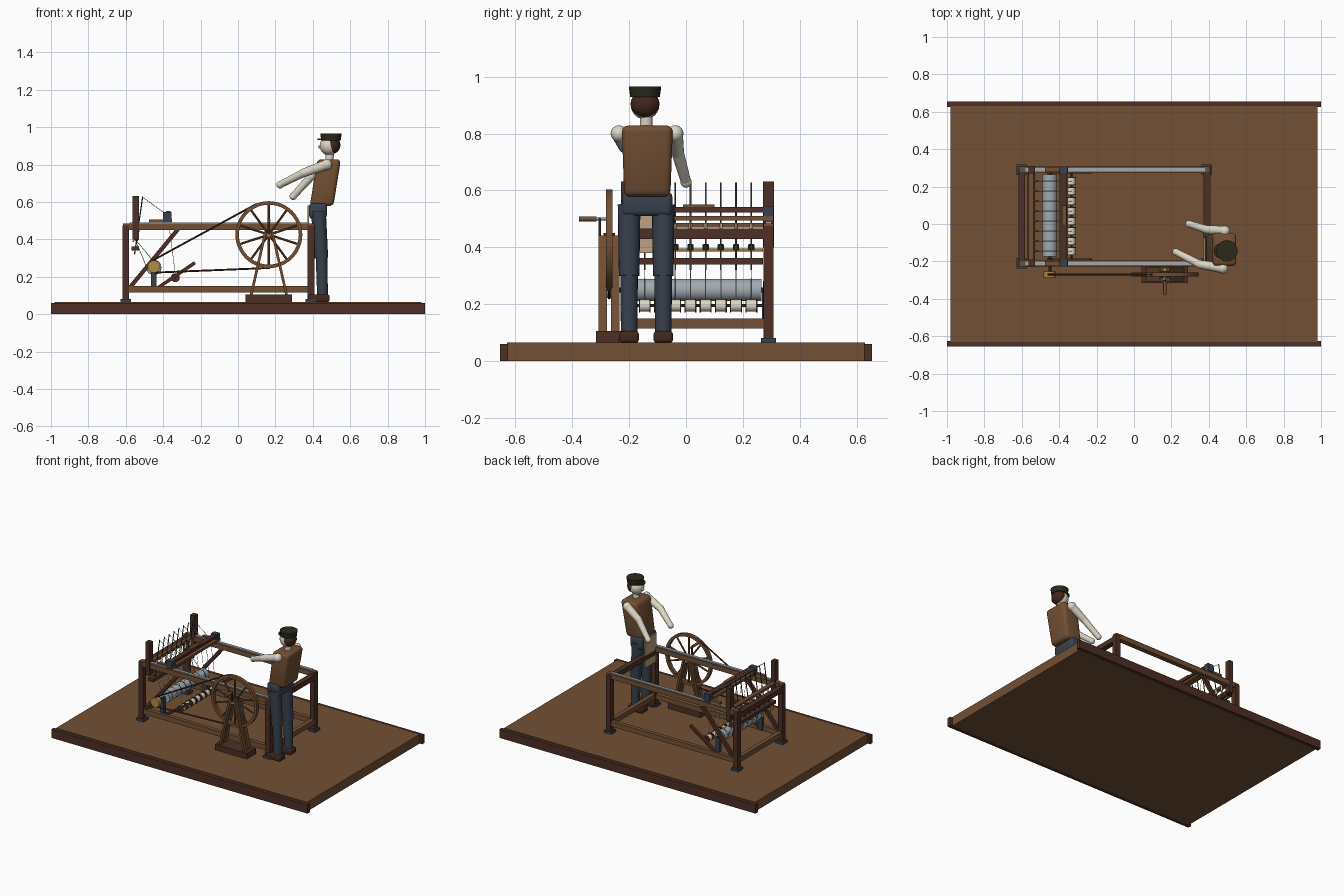
import bpy, bmesh, math
from mathutils import Vector

old = bpy.data.objects.get("Cube")
if old:
    bpy.data.objects.remove(old, do_unlink=True)


def material(name, r, g, b):
    m = bpy.data.materials.new(name)
    m.use_nodes = True
    m.diffuse_color = (r, g, b, 1)
    m.node_tree.nodes["Principled BSDF"].inputs["Base Color"].default_value = (r, g, b, 1)
    return m


wood = material("brown wood", .17, .08, .035)
dark = material("dark wood", .075, .028, .018)
cream = material("cream cloth", .72, .67, .56)
slate = material("slate cloth", .04, .052, .075)
steel = material("pale steel", .36, .4, .43)
iron = material("dark iron", .02, .02, .022)
brass = material("brass", .45, .26, .06)
hair = material("hair brown", .055, .02, .012)
olive = material("cap olive", .025, .022, .012)
canvas = material("apron canvas", .5, .36, .22)


def finish(name, bm, mat, smooth=False):
    mesh = bpy.data.meshes.new(name)
    bm.to_mesh(mesh)
    bm.free()
    mesh.materials.append(mat)
    ob = bpy.data.objects.new(name, mesh)
    bpy.context.collection.objects.link(ob)
    if smooth:
        bpy.ops.object.select_all(action='DESELECT')
        ob.select_set(True)
        bpy.context.view_layer.objects.active = ob
        bpy.ops.object.shade_smooth_by_angle()
    return ob


def box(name, lo, hi, mat, bevel=0):
    bm = bmesh.new()
    bmesh.ops.create_cube(bm, size=1)
    for v in bm.verts:
        v.co = [lo[i] + (v.co[i] + .5) * (hi[i] - lo[i]) for i in range(3)]
    if bevel:
        bmesh.ops.bevel(bm, geom=bm.edges[:], offset=bevel, segments=3, affect='EDGES', profile=.5)
    return finish(name, bm, mat, bevel > 0)


def along(ob, a, b):
    ob.location = (a + b) / 2
    ob.rotation_mode = 'QUATERNION'
    ob.rotation_quaternion = (b - a).to_track_quat('Z', 'Y')
    return ob


def rod(name, a, b, r, mat, r2=None, sides=16):
    a, b = Vector(a), Vector(b)
    bm = bmesh.new()
    bmesh.ops.create_cone(bm, cap_ends=True, segments=sides, radius1=r,
                          radius2=r if r2 is None else r2, depth=(b - a).length)
    return along(finish(name, bm, mat, True), a, b)


def beam(name, a, b, w, d, mat):
    a, b = Vector(a), Vector(b)
    n = (b - a).length / 2
    return along(box(name, (-w / 2, -d / 2, -n), (w / 2, d / 2, n), mat), a, b)


def ball(name, c, r, mat, scale=(1, 1, 1)):
    bm = bmesh.new()
    bmesh.ops.create_uvsphere(bm, u_segments=20, v_segments=12, radius=r)
    ob = finish(name, bm, mat, True)
    ob.location, ob.scale = c, scale
    return ob


# Base board with two edge trims
box("floor_board", (-.98, -.63, 0), (.98, .63, .065), wood)
for s in (-1, 1):
    box("floor_trim", (-1, s * .64 - .014, 0), (1, s * .64 + .014, .06), dark)

# Machine frame
XL, XR, YF, YB = -.6, .39, -.21, .29
for y in (YF, YB):
    for x in (XL, XR):
        box("frame_post", (x - .018, y - .018, .07), (x + .018, y + .018, .475), dark)
        box("post_foot", (x - .028, y - .027, .065), (x + .028, y + .027, .082), slate)
    box("top_rail", (XL - .015, y - .017, .45), (XR + .015, y + .017, .484), wood)
    box("steel_track", (XL + .02, y - .01, .484), (XR - .01, y + .01, .491), steel)
    box("bottom_rail", (XL, y - .014, .115), (XR, y + .014, .15), wood)
    beam("diagonal_brace", (-.58, y, .14), (-.32, y, .455), .022, .022, dark)
for x in (XL, XR):
    box("upper_cross_rail", (x - .018, YF, .43), (x + .018, YB, .466), dark)
    box("lower_cross_rail", (x - .015, YF, .115), (x + .015, YB, .15), wood)

# Spindle stand
for y in (YF, YB):
    box("spindle_upright", (-.563, y - .019, .4), (-.53, y + .019, .632), dark)
box("spindle_beam", (-.565, YF, .47), (-.538, YB, .486), wood)
box("spindle_rail", (-.57, YF + .02, .34), (-.528, YB - .02, .362), dark)
rod("brass_rod", (-.56, YF + .02, .39), (-.56, YB - .02, .39), .005, brass)

# Drum with its bearings, shaft and pulley
rod("drum", (-.45, -.175, .25), (-.45, .265, .25), .039, steel, sides=32)
rod("drum_shaft", (-.45, -.28, .25), (-.45, .29, .25), .008, iron)
rod("drive_pulley", (-.45, -.285, .254), (-.45, -.255, .254), .033, brass, sides=24)
for y in (-.195, .28):
    box("drum_bearing", (-.465, y - .012, .12), (-.435, y + .012, .25), slate)
    beam("creel_side", (-.43, y, .14), (-.23, y, .275), .02, .018, dark)
rod("bobbin_axle", (-.335, -.195, .195), (-.335, .28, .195), .005, iron)

# Repeated spinning units
for i in range(8):
    y = -.145 + i * .0535
    rod("spindle", (-.553, y, .32), (-.51, y, .628), .003, iron, sides=8)
    rod("whorl", (-.545, y, .392), (-.543, y, .41), .011, iron)
    rod("spindle_yarn", (-.536, y, .44), (-.529, y, .485), .008, cream, .005)
    rod("drum_belt", (-.55, y, .4), (-.455, y, .287), .0018, cream, sides=6)
    rod("drum_belt", (-.55, y, .4), (-.488, y, .25), .0018, cream, sides=6)
    rod("drum_band", (-.45, y - .002, .25), (-.45, y + .002, .25), .0402, slate, sides=32)
    rod("yarn_to_clasp", (-.51, y, .625), (-.385, y, .535), .0016, cream, sides=6)
    rod("yarn_to_bobbin", (-.375, y, .52), (-.335, y, .215), .0014, cream, sides=6)
    rod("bobbin", (-.335, y - .017, .195), (-.335, y + .017, .195), .021, cream)
    for s in (-1, 1):
        rod("bobbin_flange", (-.335, y + s * .017, .195), (-.335, y + s * .021, .195), .024, dark)

# Sliding clasp carriage
box("carriage_bar", (-.398, YF - .015, .494), (-.352, YB + .015, .51), wood)
box("clasp_bar", (-.392, YF, .523), (-.358, YB, .541), dark)
box("clasp_handle", (-.385, -.01, .541), (-.362, .1, .551), wood)
for y in (YF, YB):
    box("carriage_block", (-.4, y - .018, .491), (-.355, y + .018, .545), slate)
    box("carriage_side", (-.475, y - .012, .491), (-.355, y + .012, .506), wood)

# Drive wheel
WX, WY, WZ = .165, -.27, .425
bm = bmesh.new()
rings = []
for k in range(48):
    t = k * math.tau / 48
    rings.append([bm.verts.new((WX + r * math.cos(t), WY + dy, WZ + r * math.sin(t)))
                  for r, dy in ((.179, -.012), (.179, .012), (.16, .012), (.16, -.012))])
for k, a in enumerate(rings):
    b = rings[(k + 1) % 48]
    for j in range(4):
        n = (j + 1) % 4
        bm.faces.new((a[j], a[n], b[n], b[j]))
bmesh.ops.recalc_face_normals(bm, faces=bm.faces[:])
finish("wheel_rim", bm, wood, True)
for k in range(10):
    t = (k + .5) * math.tau / 10
    rod("wheel_spoke", (WX, WY, WZ), (WX + .163 * math.cos(t), WY, WZ + .163 * math.sin(t)),
        .006, wood, sides=8)
rod("wheel_hub", (WX, WY - .02, WZ), (WX, WY + .02, WZ), .026, dark, sides=24)
rod("wheel_axle", (WX, WY - .035, WZ), (WX, WY + .035, WZ), .013, brass)

# Wheel stand and crank
box("wheel_base", (.04, -.316, .065), (.29, -.216, .105), dark)
for dy in (-.022, .022):
    for s in (-1, 1):
        beam("stand_leg", (WX + s * .095, WY + dy, .1), (WX + s * .018, WY + dy, .44), .03, .014, wood)
beam("crank_arm", (WX, -.303, WZ), (WX, -.303, .505), .012, .008, iron)
rod("crank_pin", (WX, -.32, .5), (WX, -.28, .5), .005, steel)
rod("crank_handle", (WX, -.376, .5), (WX, -.315, .5), .009, wood)

# Drive rope
rod("rope_upper", (-.46, WY, .285), (.1, WY, .59), .005, dark, sides=8)
rod("rope_lower", (-.45, WY, .222), (.17, WY, .247), .005, dark, sides=8)

# Worker: legs and apron
PY = -.14
for s in (-1, 1):
    y = PY + s * .06
    box("shoe", (.375, y - .034, .065), (.49, y + .034, .105), hair, .01)
    rod("lower_leg", (.452, y, .1), (.446, y, .32), .029, slate, .031, sides=20)
    rod("upper_leg", (.446, y, .3), (.43, y, .55), .036, slate, .04, sides=20)
box("hips", (.38, PY - .085, .51), (.475, PY + .092, .595), slate, .018)
box("apron", (.372, PY - .065, .38), (.38, PY + .065, .58), canvas)

# Worker: leaning waistcoat, tapered toward the waist
vest = box("waistcoat", (-.063, -.09, 0), (.063, .09, .25), wood, .022)
for v in vest.data.vertices:
    v.co.x += v.co.z * .16
    v.co.y *= .9 + .1 * v.co.z / .25
vest.location = (.447, PY + .004, .578)

# Worker: arms bent toward the machine
arms = [((.475, -.236, .8), (.35, -.215, .755), (.225, -.15, .692)),
        ((.485, -.038, .8), (.39, -.03, .735), (.295, .0, .63))]
for shoulder, elbow, hand in arms:
    ball("shoulder", shoulder, .029, cream)
    rod("upper_sleeve", shoulder, elbow, .027, cream, .023, sides=20)
    ball("elbow", elbow, .023, cream)
    rod("forearm", elbow, hand, .022, cream, .018, sides=20)
    ball("hand", hand, .02, cream)

# Worker: head and cap
rod("neck", (.488, PY, .81), (.492, PY, .88), .022, cream)
ball("head", (.487, PY - .004, .9), .05, cream)
ball("nose", (.437, PY - .004, .895), .009, cream)
ball("hair", (.506, PY - .004, .904), .049, hair, (.85, 1.04, .95))
rod("cap_crown", (.497, PY - .004, .928), (.497, PY - .004, .965), .052, olive, .057, sides=28)
rod("cap_peak", (.468, PY - .004, .93), (.468, PY - .004, .938), .042, olive, sides=24)
